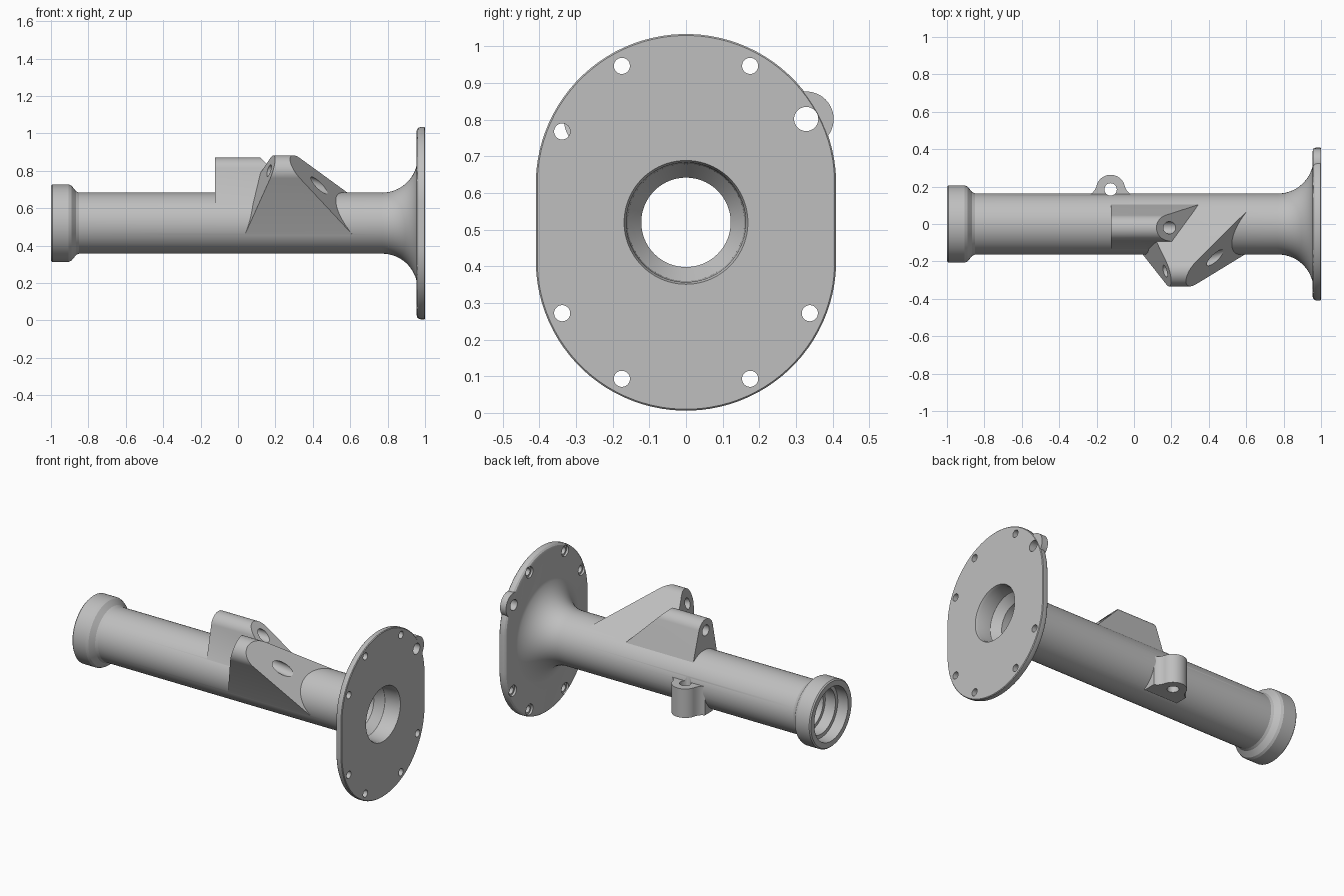
import bpy, bmesh, math
from mathutils import Vector
from mathutils.geometry import convex_hull_2d

if "Cube" in bpy.data.objects:
    bpy.data.objects.remove(bpy.data.objects["Cube"])

AXIS_Z = 0.52          # height of the tube axis
SEG = 96

metal = bpy.data.materials.new("grey metal")
metal.diffuse_color = (0.52, 0.52, 0.52, 1)
metal.use_nodes = True
metal.node_tree.nodes["Principled BSDF"].inputs["Base Color"].default_value = metal.diffuse_color


def loft(name, rings):
    """Closed solid through rings of equal point count."""
    bm = bmesh.new()
    loops = [[bm.verts.new(p) for p in ring] for ring in rings]
    n = len(loops[0])
    for a, b in zip(loops, loops[1:]):
        for i in range(n):
            j = (i + 1) % n
            bm.faces.new((a[i], a[j], b[j], b[i]))
    bm.faces.new(loops[0])
    bm.faces.new(loops[-1])
    bmesh.ops.recalc_face_normals(bm, faces=bm.faces)
    mesh = bpy.data.meshes.new(name)
    bm.to_mesh(mesh)
    bm.free()
    ob = bpy.data.objects.new(name, mesh)
    bpy.context.collection.objects.link(ob)
    mesh.materials.append(metal)
    return ob


def circle(cy, cz, r, n=SEG):
    return [(cy + r * math.cos(2 * math.pi * i / n),
             cz + r * math.sin(2 * math.pi * i / n)) for i in range(n)]


def revolve(name, profile):
    """Turn (x, radius) pairs about the tube axis."""
    return loft(name, [[(x, y, z) for y, z in circle(0, AXIS_Z, r)] for x, r in profile])


def hull(points):
    return [points[i] for i in convex_hull_2d(points)]


def prism(name, outline, start, end):
    """Extrude a (y, z) outline along x between two end planes."""
    return loft(name, [[(f(y, z), y, z) for y, z in outline] for f in (start, end)])


def rod(name, a, b, r, n=40):
    """Cylinder from a to b."""
    a, b = Vector(a), Vector(b)
    q = (b - a).to_track_quat('Z', 'Y')
    ring = [q @ Vector((u, v, 0)) for u, v in circle(0, 0, r, n)]
    return loft(name, [[p + a for p in ring], [p + b for p in ring]])


def combine(body, other, operation):
    mod = body.modifiers.new(operation.lower(), 'BOOLEAN')
    mod.operation = operation
    mod.solver = 'EXACT'
    mod.object = other
    bpy.context.view_layer.objects.active = body
    bpy.ops.object.modifier_apply(modifier=mod.name)
    bpy.data.objects.remove(other, do_unlink=True)


# Tube with end collar and flared neck
profile = [(-1, 0.2), (-0.993, 0.207), (-0.905, 0.207), (-0.89, 0.2), (-0.865, 0.17), (-0.85, 0.163)]
for i in range(15):
    t = math.radians(i * 6)
    profile.append((0.77 + 0.19 * math.sin(t), 0.353 - 0.19 * math.cos(t)))
profile += [(0.965, 0.353), (0.975, 0.3)]
housing = revolve("housing", profile)


# Flange plate: two half circles joined by straight sides, rounded rim
def rim(r):
    pts = []
    for i in range(SEG):
        t = 2 * math.pi * (i + 0.5) / SEG
        pts.append((r * math.cos(t), AXIS_Z + math.copysign(0.104, math.sin(t)) + r * math.sin(t)))
    return pts


steps = [(0.955, 0.388), (0.958, 0.399), (0.966, 0.407), (0.977, 0.41), (0.996, 0.41), (1.0, 0.406)]
flange = loft("flange", [[(x, y, z) for y, z in rim(r)] for x, r in steps])
combine(housing, flange, 'UNION')

# Ear on the flange
ear = prism("flange_ear", hull(circle(0.328, 0.802, 0.075) + [(0.25, 0.85), (0.31, 0.7), (0.2, 0.7)]),
            lambda y, z: 0.9575, lambda y, z: 0.9985)
combine(housing, ear, 'UNION')

# Upright boss with a sloping rear end
upright = prism("upright_boss",
                hull(circle(-0.02, 0.80, 0.07) + [(0.105, 0.64), (0.05, 0.5), (-0.05, 0.5), (-0.135, 0.605)]),
                lambda y, z: -0.122, lambda y, z: 0.12 + (0.87 - z))
combine(housing, upright, 'UNION')

# Slanted boss leaning to the front, tangent to the tube
DY, DZ = -0.667, 0.745


def lean(y, z):
    return y * DY + (z - AXIS_Z) * DZ


slanted = prism("slanted_boss",
                hull(circle(-0.25, 0.80, 0.083) + circle(0, AXIS_Z, 0.1615)),
                lambda y, z: 0.015 + 0.4 * lean(y, z),
                lambda y, z: 0.30 + (0.4315 - lean(y, z)) * 0.83)
combine(housing, slanted, 'UNION')

# Rear lug with flared feet
LX, LY = -0.125, 0.185
half = [(0.115, 0.08), (0.115, 0.158), (0.098, 0.166), (0.086, 0.18)]
arc = [(0.078 * math.cos(math.radians(a)), LY + 0.078 * math.sin(math.radians(a))) for a in range(10, 171, 8)]
outline = half + arc + [(-u, v) for u, v in reversed(half)]
lug = loft("rear_lug", [[(LX + u, v, z) for u, v in outline] for z in (0.37, 0.55)])
combine(housing, lug, 'UNION')

# Stepped bore
bore = revolve("bore", [(-1.05, 0.168), (-0.93, 0.165), (-0.93, 0.142), (-0.86, 0.142), (-0.86, 0.122),
                        (0.85, 0.122), (0.90, 0.16), (0.985, 0.163), (1.0, 0.169), (1.05, 0.169)])
combine(housing, bore, 'DIFFERENCE')

# Flange bolt holes with spot faces behind
bolts = [(sy * u, AXIS_Z + sz * v) for u, v in ((0.175, 0.427), (0.338, 0.248))
         for sy in (-1, 1) for sz in (-1, 1) if not (u > 0.3 and sy > 0 and sz > 0)]
for y, z in bolts:
    combine(housing, rod("bolt_hole", (0.9, y, z), (1.1, y, z), 0.022), 'DIFFERENCE')
    combine(housing, rod("spot_face", (0.93, y, z), (0.968, y, z), 0.034), 'DIFFERENCE')

# Ear, lug and boss holes
s0, s1 = 0.376 + 0.4 * 0.17, 0.376 - 0.4 * 0.36
for a, b, r in (
        ((0.9, 0.328, 0.802), (1.1, 0.328, 0.802), 0.033),
        ((LX, LY, 0.3), (LX, LY, 0.7), 0.033),
        ((-0.2, -0.02, 0.80), (0.4, -0.02, 0.80), 0.033),
        ((0.0, DY * s0, AXIS_Z + DZ * s0), (0.53, DY * s1, AXIS_Z + DZ * s1), 0.033)):
    combine(housing, rod("hole", a, b, r), 'DIFFERENCE')

# Smooth curved surfaces, crisp edges
bpy.ops.object.select_all(action='DESELECT')
housing.select_set(True)
bpy.context.view_layer.objects.active = housing
bpy.ops.object.shade_smooth_by_angle(angle=math.radians(25))
